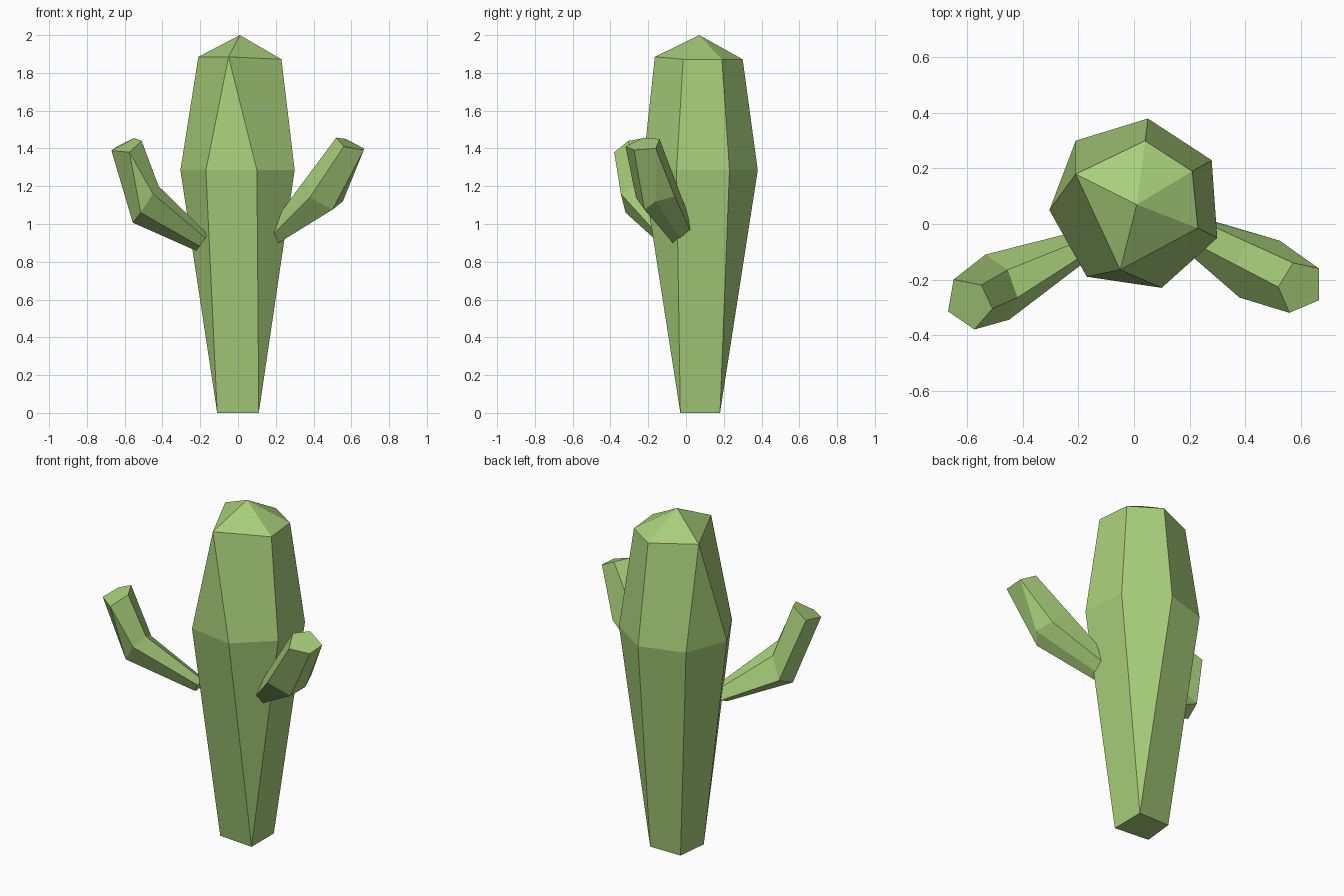
import bpy, bmesh

if "Cube" in bpy.data.objects:
    bpy.data.objects.remove(bpy.data.objects["Cube"])

green = bpy.data.materials.new("cactus_green")
green.diffuse_color = (0.39, 0.62, 0.195, 1.0)
green.use_nodes = True
green.node_tree.nodes["Principled BSDF"].inputs["Base Color"].default_value = green.diffuse_color


def loft(name, rings):
    """Skin matching rings; repeated points in a ring merge into one corner."""
    bm = bmesh.new()
    rows = [[bm.verts.new(p) for p in ring] for ring in rings]
    n = len(rows[0])
    for a, b in zip(rows, rows[1:]):
        for i in range(n):
            j = (i + 1) % n
            bm.faces.new((a[i], a[j], b[j], b[i]))
    bm.faces.new(rows[0][::-1])
    bm.faces.new(rows[-1])
    bmesh.ops.remove_doubles(bm, verts=bm.verts, dist=0.0005)
    bmesh.ops.dissolve_degenerate(bm, dist=0.0005, edges=bm.edges)
    bmesh.ops.recalc_face_normals(bm, faces=bm.faces)
    mesh = bpy.data.meshes.new(name)
    bm.to_mesh(mesh)
    bm.free()
    mesh.materials.append(green)
    obj = bpy.data.objects.new(name, mesh)
    bpy.context.collection.objects.link(obj)
    return obj


# Trunk: four-sided foot, seven-sided middle, five-sided shoulder, peak
foot = [(-.11, -.01, 0), (.11, -.03, 0), (.11, .18, 0), (-.09, .18, 0)]
waist = [(-.17, -.19), (.10, -.23), (.30, -.05), (.28, .23),
         (.05, .38), (-.21, .30), (-.305, .05)]
crown = [(-.05, -.165, 1.885), (.23, -.015, 1.872), (.21, .19, 1.872),
         (.04, .30, 1.872), (-.21, .18, 1.885)]
# The peak is the crown closed with a fan
peak = (.01, .07, 2.0)
loft("trunk", [
    [foot[i] for i in (0, 1, 1, 2, 2, 3, 0)],
    [(x, y, 1.285) for x, y in waist],
    [crown[i] for i in (0, 0, 1, 2, 3, 4, 4)],
])
trunk = bpy.data.objects["trunk"].data
bm = bmesh.new()
bm.from_mesh(trunk)
top = max(bm.faces, key=lambda f: f.calc_center_median().z)
fan = bmesh.ops.poke(bm, faces=[top])
fan["verts"][0].co = peak
bm.to_mesh(trunk)
bm.free()

# Left arm: root, elbow, tip
elbow = [(-.535, -.11, 1.05), (-.455, -.165, 1.155), (-.42, -.265, 1.20),
         (-.45, -.345, 1.16), (-.515, -.32, 1.06), (-.557, -.21, 1.007)]
tip = [(-.65, -.20, 1.405), (-.55, -.22, 1.455), (-.51, -.305, 1.44),
       (-.575, -.38, 1.38), (-.67, -.315, 1.388)]
root = [(-.19 + .45 * (x + .488), -.085 + .45 * (y + .237), .90 + .45 * (z - 1.10))
        for x, y, z in elbow]
loft("left_arm", [root, elbow, [tip[i] for i in (0, 1, 2, 3, 3, 4)]])

# Right arm: straight along the top, bent underneath
root = [(.18, -.05, 1.0), (.20, .03, 1.0), (.22, .03, .95),
        (.22, -.02, .91), (.215, -.07, .90), (.19, -.10, .95)]
tip = [(.52, -.227, 1.457), (.573, -.14, 1.45), (.666, -.16, 1.40),
       (.666, -.16, 1.40), (.666, -.275, 1.392), (.56, -.32, 1.41)]
top_mid = [tuple(a * .45 + b * .55 for a, b in zip(root[i], tip[i])) for i in (0, 1)]
elbow = top_mid + [(.525, -.06, 1.145), (.555, -.16, 1.12),
                   (.50, -.22, 1.076), (.38, -.265, 1.14)]
loft("right_arm", [root, elbow, tip])
